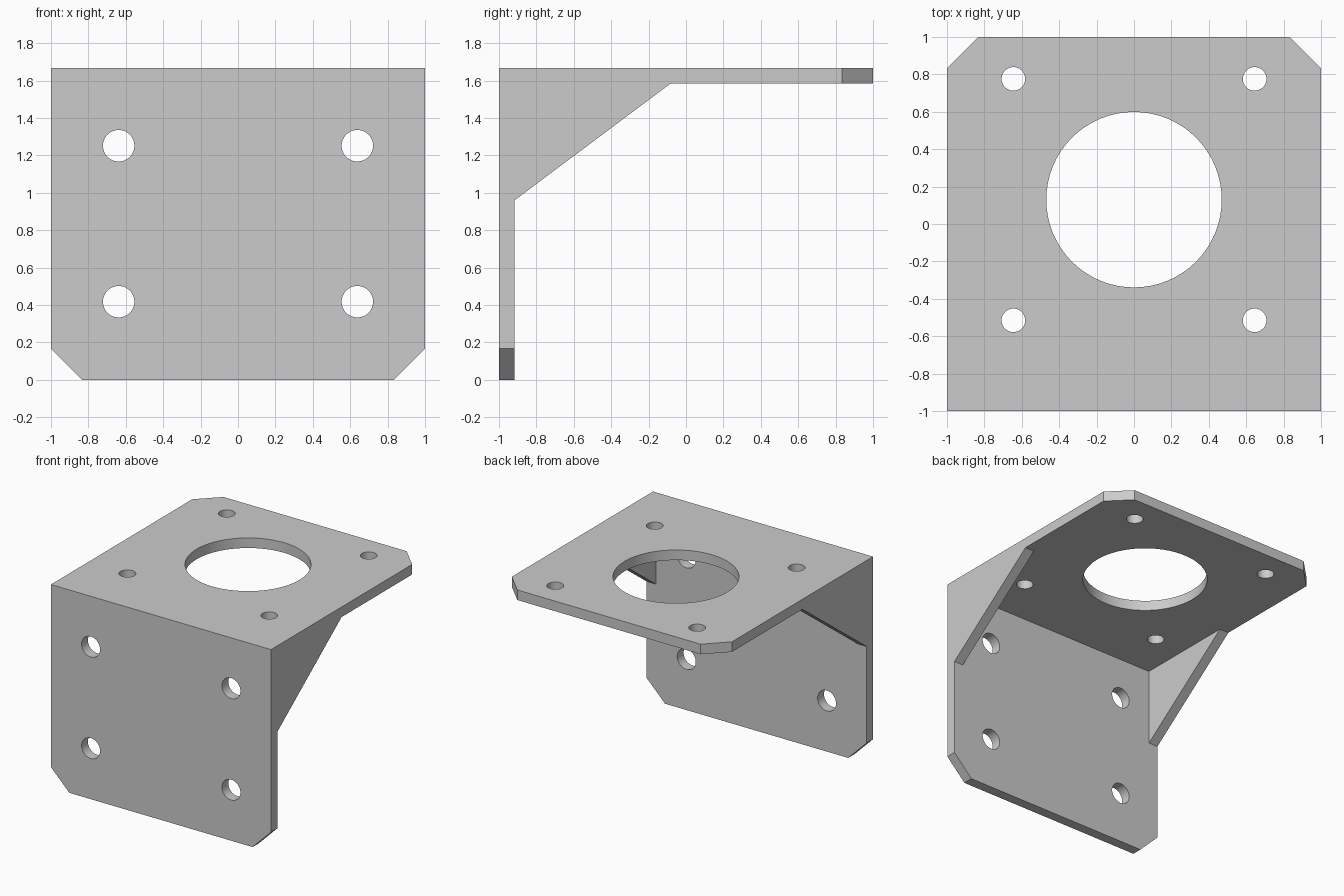
import bpy, bmesh, math
from mathutils import Matrix

cube = bpy.data.objects.get("Cube")
if cube:
    bpy.data.objects.remove(cube, do_unlink=True)

H = 1.667      # overall height
T = 0.083      # sheet thickness
CH = 0.167     # corner chamfer

steel = bpy.data.materials.new("grey_steel")
steel.use_nodes = True
grey = (0.6, 0.6, 0.6, 1)
steel.diffuse_color = grey
steel.node_tree.nodes["Principled BSDF"].inputs["Base Color"].default_value = grey


def make_object(name, bm):
    bmesh.ops.recalc_face_normals(bm, faces=bm.faces)
    mesh = bpy.data.meshes.new(name)
    bm.to_mesh(mesh)
    bm.free()
    mesh.materials.append(steel)
    obj = bpy.data.objects.new(name, mesh)
    bpy.context.collection.objects.link(obj)
    return obj


def add_hole(bm, x, y, z, radius, along_y=False):
    rot = Matrix.Rotation(math.pi / 2, 4, 'X') if along_y else Matrix()
    bmesh.ops.create_cone(bm, cap_ends=True, segments=64, radius1=radius, radius2=radius,
                          depth=0.3, matrix=Matrix.Translation((x, y, z)) @ rot)


# Bracket body: side profile extruded across the width
profile = [(-1, 0), (-1 + T, 0), (-1 + T, 0.96), (-0.083, H - T), (1, H - T), (1, H), (-1, H)]
bm = bmesh.new()
face = bm.faces.new([bm.verts.new((-1, y, z)) for y, z in profile])
ext = bmesh.ops.extrude_face_region(bm, geom=[face])
bmesh.ops.translate(bm, vec=(2, 0, 0), verts=[v for v in ext["geom"] if isinstance(v, bmesh.types.BMVert)])

# Chamfer the free corners of both plates
corners = []
for e in bm.edges:
    a, b = (v.co for v in e.verts)
    if abs(a.x - b.x) < 0.01 and (min(a.y, b.y) > 0.99 or max(a.z, b.z) < 0.01):
        corners.append(e)
bmesh.ops.bevel(bm, geom=corners, offset=CH, offset_type='OFFSET', segments=1, affect='EDGES')
bracket = make_object("bracket", bm)

# Space between the two side gussets, behind the front plate and below the top plate
bm = bmesh.new()
bmesh.ops.create_cube(bm, size=1, matrix=Matrix.Translation((0, 0.5 + T / 2, (H - T - 0.5) / 2))
                      @ Matrix.Diagonal((2 - 2 * T, 3 - T, H - T + 0.5, 1)))
cavity = make_object("cavity_cutter", bm)

# Bolt holes in both plates and the large opening in the top plate
bm = bmesh.new()
for x in (-1, 1):
    for z in (0.418, 1.252):
        add_hole(bm, x * 0.638, -1 + T / 2, z, 0.084, along_y=True)
    for y in (-0.515, 0.776):
        add_hole(bm, x * 0.645, y, H - T / 2, 0.063)
add_hole(bm, 0, 0.13, H - T / 2, 0.469)
holes = make_object("hole_cutter", bm)

# Cut, then discard the cutters
bpy.ops.object.select_all(action='DESELECT')
bracket.select_set(True)
bpy.context.view_layer.objects.active = bracket
for cutter in (cavity, holes):
    cutter.hide_render = True
    mod = bracket.modifiers.new(cutter.name, 'BOOLEAN')
    mod.operation = 'DIFFERENCE'
    mod.solver = 'EXACT'
    mod.object = cutter
    bpy.ops.object.modifier_apply(modifier=mod.name)
    bpy.data.objects.remove(cutter, do_unlink=True)

bpy.ops.object.shade_smooth_by_angle(angle=math.radians(30))
